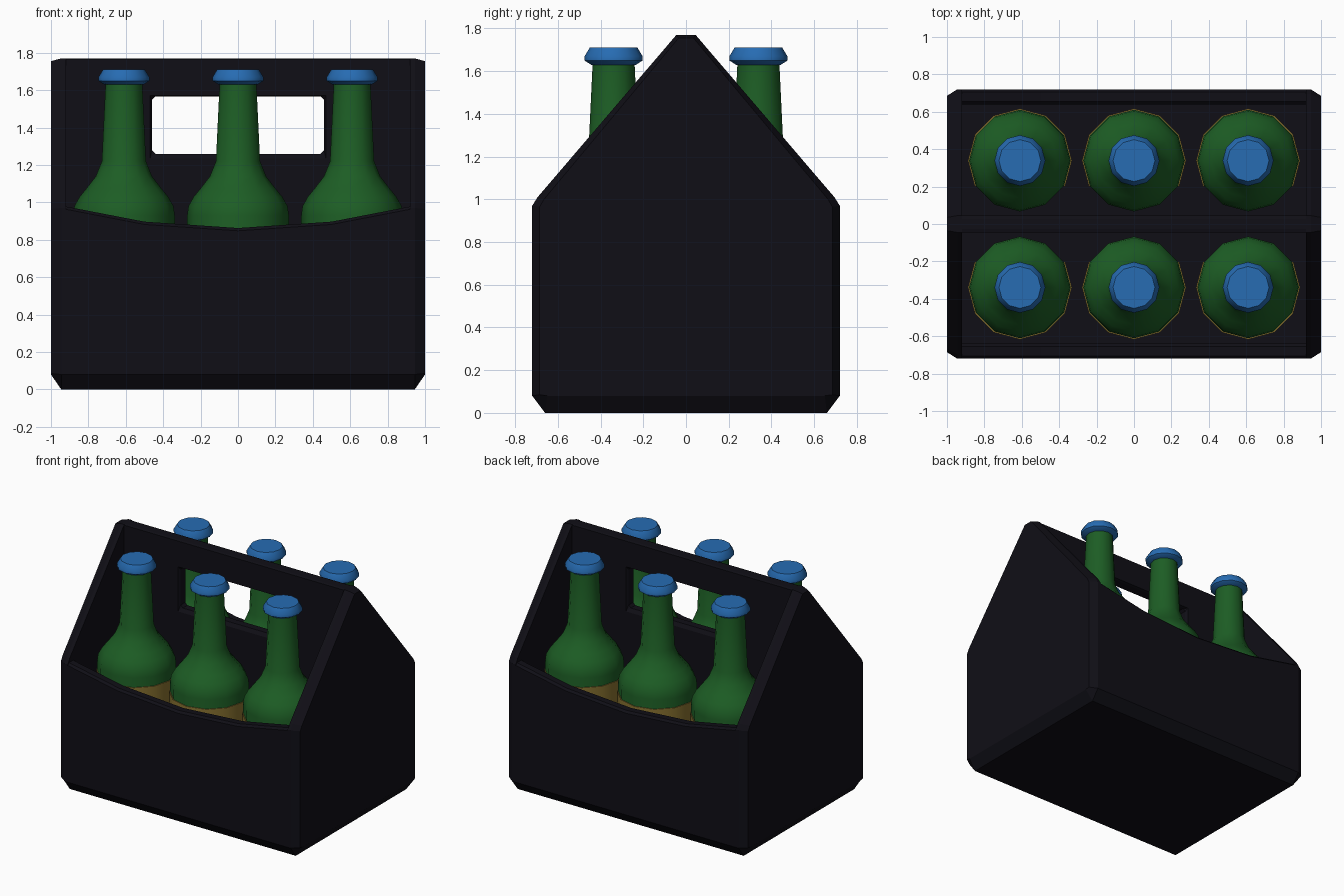
import bpy, bmesh, math

if "Cube" in bpy.data.objects:
    bpy.data.objects.remove(bpy.data.objects["Cube"])


def material(name, rgb):
    m = bpy.data.materials.new(name)
    m.diffuse_color = (*rgb, 1)
    m.use_nodes = True
    m.node_tree.nodes["Principled BSDF"].inputs["Base Color"].default_value = m.diffuse_color
    return m


CARD = material("dark_card", (0.005, 0.0045, 0.008))
GLASS = material("green_glass", (0.012, 0.11, 0.018))
CAP = material("blue_cap", (0.02, 0.15, 0.45))
LABEL = material("yellow_label", (0.25, 0.17, 0.03))


def loft(name, loops, mat, cyclic=False, smooth=None):
    """Skin a row of closed cross-sections; cap the ends unless cyclic."""
    bm = bmesh.new()
    rows = [[bm.verts.new(p) for p in loop] for loop in loops]
    n = len(rows[0])
    pairs = list(zip(rows, rows[1:]))
    if cyclic:
        pairs.append((rows[-1], rows[0]))
    else:
        bm.faces.new(rows[0])
        bm.faces.new(rows[-1])
    for a, b in pairs:
        for i in range(n):
            j = (i + 1) % n
            bm.faces.new((a[i], a[j], b[j], b[i]))
    bmesh.ops.recalc_face_normals(bm, faces=bm.faces[:])
    me = bpy.data.meshes.new(name)
    bm.to_mesh(me)
    bm.free()
    me.materials.append(mat)
    ob = bpy.data.objects.new(name, me)
    bpy.context.collection.objects.link(ob)
    if smooth:
        bpy.ops.object.select_all(action='DESELECT')
        ob.select_set(True)
        bpy.context.view_layer.objects.active = ob
        bpy.ops.object.shade_smooth_by_angle(angle=math.radians(smooth))
    return ob


def lathe(name, profile, center, mat, sides=12):
    step = 2 * math.pi / sides
    loops = [[(center[0] + r * math.cos(i * step), center[1] + r * math.sin(i * step), z)
              for i in range(sides)] for r, z in profile]
    return loft(name, loops, mat, smooth=35)


def mirrored(half):
    return half + [(-y, z) for y, z in reversed(half)]


# Gabled end panels with chamfered outer edges
full = mirrored([(0.66, 0), (0.72, 0.08), (0.72, 0.97), (0.695, 1.01), (0.045, 1.77)])
inset = mirrored([(0.65, 0.08), (0.685, 0.085), (0.685, 0.965), (0.665, 1.0), (0.035, 1.755)])
for s, side in ((-1, "left"), (1, "right")):
    sections = [(0.92, full), (0.945, full), (1.0, inset)]
    loft(side + "_end_panel", [[(s * x, y, z) for y, z in p] for x, p in sections], CARD)

# Long walls with a dipped top edge
dip = [(-0.93, 0.98), (-0.5, 0.897), (0, 0.863), (0.5, 0.897), (0.93, 0.98)]
for s, side in ((-1, "front"), (1, "back")):
    loops = []
    for y, low, drop in ((0.64, 0, 0.015), (0.655, 0, 0), (0.66, 0, 0),
                         (0.705, 0.06, 0), (0.72, 0.08, 0.015)):
        loops.append([(x, s * y, z - drop) for x, z in dip]
                     + [(0.93, s * y, low), (-0.93, s * y, low)])
    loft(side + "_wall", loops, CARD)

# Floor
loft("floor", [[(x, y, z) for x, y in ((-0.93, -0.65), (0.93, -0.65), (0.93, 0.65), (-0.93, 0.65))]
               for z in (0, 0.08)], CARD)


# Centre divider with the handle opening
def rect(w, z0, z1, y):
    return [(-w, y, z0), (w, y, z0), (w, y, z1), (-w, y, z1)]


outer, hole = (0.94, 0.04, 1.77), (0.46, 1.26, 1.567)
divider = loft("handle_divider", [rect(*outer, -0.045), rect(*outer, 0.045),
                                  rect(*hole, 0.045), rect(*hole, -0.045)], CARD, cyclic=True)
bev = divider.modifiers.new("edge_bevel", 'BEVEL')
bev.width = 0.018
bev.segments = 1

# Six bottles: glass body, cap and a label wrapped round the outward side
body = [(0.25, 0.08), (0.272, 0.11), (0.272, 0.93), (0.265, 0.98), (0.237, 1.03), (0.2, 1.075),
        (0.15, 1.14), (0.118, 1.22), (0.098, 1.64)]
cap = [(0.105, 1.63), (0.136, 1.65), (0.136, 1.67), (0.112, 1.71)]
strip = [(0.268, 0.3), (0.278, 0.3), (0.278, 0.86), (0.268, 0.86)]
for s, row in ((-1, "front"), (1, "back")):
    for col, x in (("left", -0.61), ("middle", 0), ("right", 0.61)):
        c = (x, s * 0.339)
        tag = f"{row}_{col}_bottle"
        lathe(tag, body, c, GLASS)
        lathe(tag + "_cap", cap, c, CAP)
        angles = [math.radians(a) for a in range(-30, 211, 30)]
        loft(tag + "_label", [[(x + r * math.cos(a), c[1] + s * r * math.sin(a), z)
                               for r, z in strip] for a in angles], LABEL, smooth=35)
